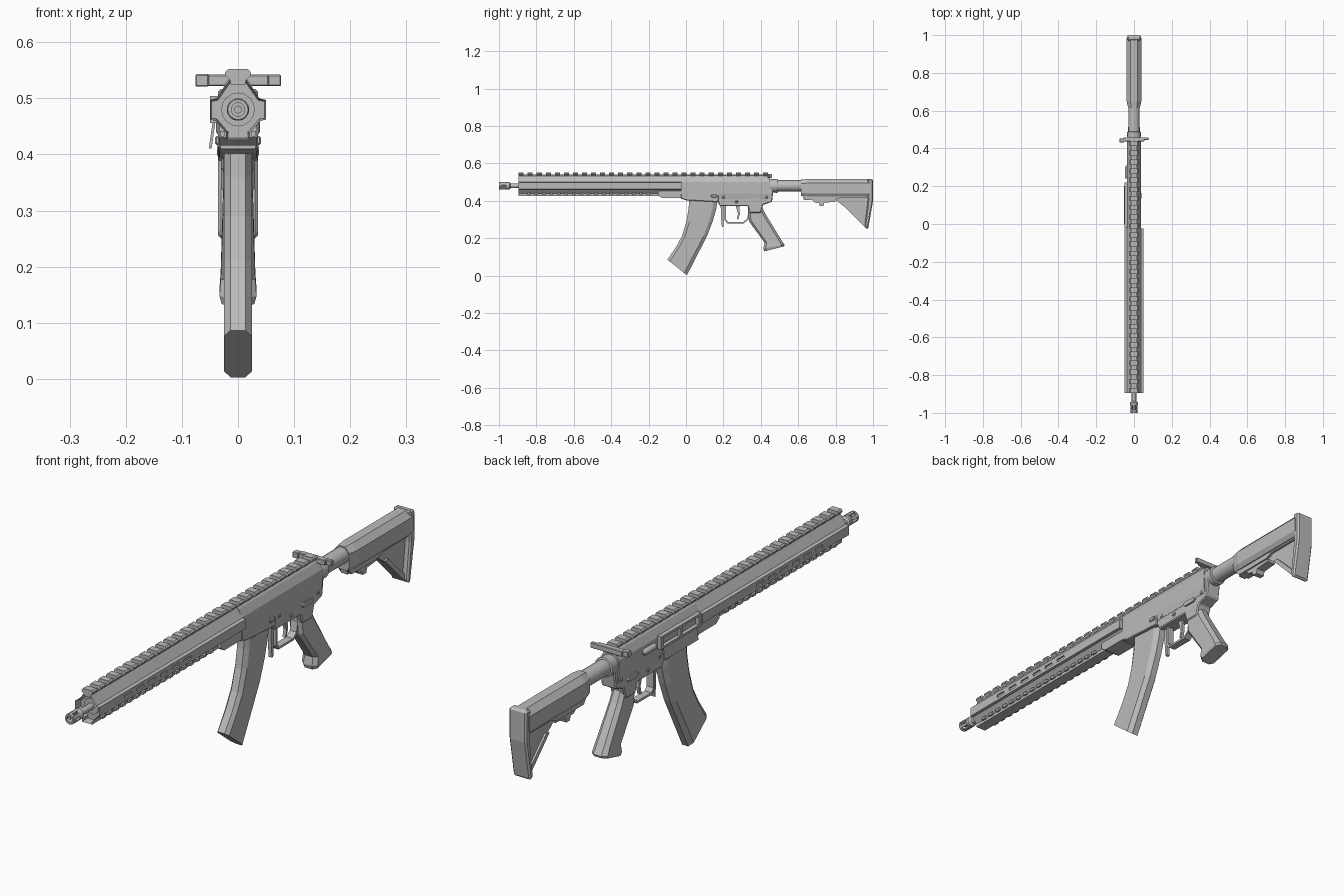
import bpy, bmesh, math
from mathutils import Vector, Matrix

cube = bpy.data.objects.get("Cube")
if cube:
    bpy.data.objects.remove(cube)

grey = bpy.data.materials.new("gunmetal_grey")
grey.use_nodes = True
grey.diffuse_color = (0.5, 0.5, 0.5, 1)
grey.node_tree.nodes["Principled BSDF"].inputs["Base Color"].default_value = grey.diffuse_color
AXIS = 0.48  # bore height


def finish(name, bm, bevel=0, smooth=False):
    bmesh.ops.recalc_face_normals(bm, faces=bm.faces)
    me = bpy.data.meshes.new(name)
    bm.to_mesh(me)
    bm.free()
    me.materials.append(grey)
    ob = bpy.data.objects.new(name, me)
    bpy.context.collection.objects.link(ob)
    if bevel:
        mod = ob.modifiers.new("chamfer", 'BEVEL')
        mod.width, mod.segments, mod.limit_method = bevel, 1, 'ANGLE'
    if smooth:
        bpy.ops.object.select_all(action='DESELECT')
        ob.select_set(True)
        bpy.context.view_layer.objects.active = ob
        bpy.ops.object.shade_smooth_by_angle(angle=math.radians(35))
    return ob


def skin(bm, rings):
    """Closed surface through rings of equal length."""
    loops = [[bm.verts.new(p) for p in r] for r in rings]
    n = len(loops[0])
    for a, b in zip(loops, loops[1:]):
        for i in range(n):
            j = (i + 1) % n
            bm.faces.new((a[i], a[j], b[j], b[i]))
    return bm.faces.new(loops[0]), bm.faces.new(loops[-1])


def loft(name, rings, **kw):
    bm = bmesh.new()
    skin(bm, rings)
    return finish(name, bm, **kw)


def mirrored(half):
    return half + [(-x, z) for x, z in reversed(half)]


def along(name, ring, y0, y1, **kw):
    """Extrude an (x, z) section along y."""
    return loft(name, [[(x, y, z) for x, z in ring] for y in (y0, y1)], **kw)


def side(name, pts, hw, x=0, **kw):
    """Extrude a (y, z) outline across x."""
    return loft(name, [[(x + s * hw, y, z) for y, z in pts] for s in (-1, 1)], **kw)


def boxes(name, specs, **kw):
    bm = bmesh.new()
    for c, s in specs:
        m = Matrix.Translation(c) @ Matrix.Diagonal((*s, 1))
        bmesh.ops.create_cube(bm, size=1, matrix=m)
    return finish(name, bm, **kw)


def turned(name, prof, n=16):
    """Lathe (y, radius) points about the bore."""
    ang = [2 * math.pi * i / n for i in range(n)]
    return loft(name, [[(r * math.cos(a), y, AXIS + r * math.sin(a)) for a in ang]
                       for y, r in prof], smooth=True)


def column(name, steps, bevel=0):
    """Chamfered column through (front, back, half width) stations."""
    sec = [(.55, 0), (1, .12), (1, .86), (.5, 1)]
    rings = []
    for f, b, w in steps:
        pts = [(s * w, *Vector(f).lerp(Vector(b), t)) for s, t in sec]
        rings.append(pts + [(-p[0], p[1], p[2]) for p in reversed(pts)])
    return loft(name, rings, bevel=bevel)


# Handguard with side ribs, recessed front and vent slots
guard_sec = mirrored([(.014, .534), (.038, .5), (.05, .497), (.05, .462), (.04, .46),
                      (.021, .438), (.021, .426)])
bm = bmesh.new()
front, _ = skin(bm, [[(x, y, z) for x, z in guard_sec] for y in (-.895, -.025)])
bmesh.ops.recalc_face_normals(bm, faces=bm.faces)
bmesh.ops.inset_region(bm, faces=[front], thickness=.004)
bmesh.ops.translate(bm, verts=front.verts, vec=(0, .03, 0))
guard = finish("handguard", bm)
cutter = boxes("slot_cutter", [((s * .05, -.72 + i * .07, .479), (.012, .042, .012))
                               for s in (-1, 1) for i in range(6)])
mod = guard.modifiers.new("slots", 'BOOLEAN')
mod.operation, mod.object, mod.solver = 'DIFFERENCE', cutter, 'EXACT'
bpy.context.view_layer.objects.active = guard
bpy.ops.object.modifier_apply(modifier="slots")
bpy.data.objects.remove(cutter)
side("handguard_heel", [(-.15, .43), (-.13, .416), (-.025, .416), (-.025, .455), (-.15, .455)], .034)
boxes("lower_groove_teeth", [((s * .028, -.84 + i * .04, .437), (.008, .02, .01))
                             for s in (-1, 1) for i in range(17)])

# Barrel and slotted muzzle
turned("barrel", [(-.94, .008), (-.94, .012), (-.87, .012), (-.87, .03), (-.85, .03)])
turned("muzzle_base", [(-.962, .006), (-.962, .017), (-.957, .02), (-.944, .02), (-.938, .012)])
turned("muzzle_bore", [(-.985, .007), (-.96, .007)])
bm = bmesh.new()
for i in range(6):
    m = (Matrix.Translation((0, -.978, AXIS)) @ Matrix.Rotation(math.pi * i / 3, 4, 'Y')
         @ Matrix.Translation((0, 0, .016)) @ Matrix.Diagonal((.011, .04, .007, 1)))
    bmesh.ops.create_cube(bm, size=1, matrix=m)
finish("muzzle_prongs", bm)
ring_prof = [(-1, .012), (-1, .018), (-.996, .02), (-.99, .02), (-.99, .012), (-1, .012)]
bm = bmesh.new()
for (ya, ra), (yb, rb) in zip(ring_prof, ring_prof[1:]):
    for i in range(16):
        a, b = (2 * math.pi * k / 16 for k in (i, i + 1))
        bm.faces.new([bm.verts.new((r * math.cos(t), y, AXIS + r * math.sin(t)))
                      for y, r, t in ((ya, ra, a), (ya, ra, b), (yb, rb, b), (yb, rb, a))])
bmesh.ops.remove_doubles(bm, verts=bm.verts, dist=1e-5)
finish("muzzle_ring", bm)

# Top rail with teeth
along("rail_base", mirrored([(.016, .54), (.013, .525)]), -.895, .435)
tooth = mirrored([(.018, .552), (.023, .546), (.023, .541), (.015, .533)])
bm = bmesh.new()
for i in range(28):
    y = -.895 + i * .0484
    skin(bm, [[(x, yy, z) for x, z in tooth] for yy in (y, y + .027)])
finish("rail_teeth", bm)

# Receiver
along("upper_receiver", mirrored([(.014, .535), (.021, .528), (.036, .5), (.036, .44), (.031, .41)]),
      -.028, .45)
side("lower_receiver", [(-.02, .45), (-.02, .415), (.17, .395), (.18, .372), (.33, .372),
                        (.34, .335), (.4, .335), (.412, .378), (.46, .395), (.468, .46),
                        (.45, .5), (.4, .5)], .03, bevel=.004)
side("magazine_well", [(-.028, .455), (-.028, .413), (.0, .403), (.172, .393), (.178, .455)],
     .036, bevel=.003)

# Ejection port frame, bolt and open cover on the -x side
boxes("port_frame", [((-.042, .1, .5), (.016, .24, .008)), ((-.042, .1, .46), (.016, .24, .008))]
      + [((-.042, y, .48), (.016, .014, .036)) for y in (-.013, .1, .213)])
boxes("bolt_carrier", [((-.036, .155, .48), (.006, .1, .026))])
along("port_cover", [(-.04, .46), (-.045, .46), (-.052, .411), (-.047, .411)], .0, .2)
turned("forward_assist", [(.24, .006), (.24, .012), (.3, .012), (.31, .006)]).location = (-.036, 0, -.005)

# Charging handle
boxes("charging_handle", [((0, .425, .53), (.03, .05, .018)), ((0, .448, .532), (.11, .022, .02)),
                          ((-.064, .442, .532), (.024, .022, .022)),
                          ((.062, .452, .532), (.03, .014, .02))], bevel=.002)

# Controls and pins on both sides
for s, word in ((1, "left"), (-1, "right")):
    side(f"selector_{word}", [(.33, .408), (.338, .416), (.39, .413), (.397, .405), (.388, .398),
                              (.338, .398)], .004, x=s * .033)
    boxes(f"receiver_pins_{word}", [((s * .031, y, z), (.008, .014, .014))
                                    for y, z in ((.2, .42), (.27, .395), (.43, .42))], bevel=.003)
    boxes(f"magazine_catch_{word}", [((s * .037, .15, .425), (.008, .03, .016))], bevel=.003)
side("bolt_catch", [(.185, .385), (.2, .385), (.2, .262), (.192, .258), (.188, .3)], .007)

# Trigger and its guard
outer = [(.205, .375), (.205, .298), (.22, .28), (.31, .28), (.335, .3), (.345, .35)]
inner = [(.214, .375), (.214, .302), (.224, .288), (.307, .288), (.327, .304), (.335, .35)]
bm = bmesh.new()
for k in range(len(outer) - 1):
    quad = [outer[k], outer[k + 1], inner[k + 1], inner[k]]
    skin(bm, [[(x, y, z) for y, z in quad] for x in (-.014, .014)])
finish("trigger_guard", bm)
side("trigger", [(.265, .375), (.285, .375), (.288, .33), (.28, .3), (.272, .302), (.278, .33)], .006)

# Curved magazine
column("magazine", [((.018, .43), (.172, .43), .025), ((.014, .36), (.163, .36), .025),
                    ((.002, .29), (.143, .29), .025), ((-.022, .21), (.112, .21), .025),
                    ((-.055, .15), (.068, .125), .025), ((-.1, .086), (.005, .002), .025)])

# Pistol grip with flared foot
column("grip", [((.33, .37), (.405, .37), .025), ((.337, .29), (.428, .325), .027),
                ((.42, .176), (.51, .19), .031), ((.413, .145), (.527, .165), .033),
                ((.418, .13), (.525, .157), .029)])

# Buffer tube with castle nut
turned("buffer_tube", [(.44, .034), (.48, .037), (.488, .037), (.49, .03), (.64, .03)])

# Stock body, fin, adjuster and butt plate
stock_sec = mirrored([(.018, .516), (.039, .494), (.039, .44), (.028, .424)])
loft("stock_body", [[(x * k, y, AXIS + (z - AXIS) * q) for x, z in stock_sec]
                    for y, k, q in ((.615, .8, .95), (.65, 1, 1), (.985, 1, 1))])
side("stock_fin", [(.625, .43), (.63, .405), (.8, .405), (.85, .366), (.962, .256), (.98, .4),
                   (.98, .43)], .014)
side("stock_underside", [(.62, .432), (.64, .405), (.8, .405), (.83, .418), (.98, .418),
                         (.98, .432)], .024)
side("stock_brace", [(.84, .376), (.962, .254), (.966, .275), (.86, .378)], .022)
side("stock_adjuster", [(.67, .41), (.69, .39), (.71, .388), (.715, .372), (.735, .372), (.74, .39),
                        (.8, .395), (.8, .41)], .018)
side("butt_plate", [(.97, .517), (.996, .517), (1, .51), (1, .4), (.974, .25), (.962, .25),
                    (.955, .262), (.972, .4)], .036, bevel=.007)
